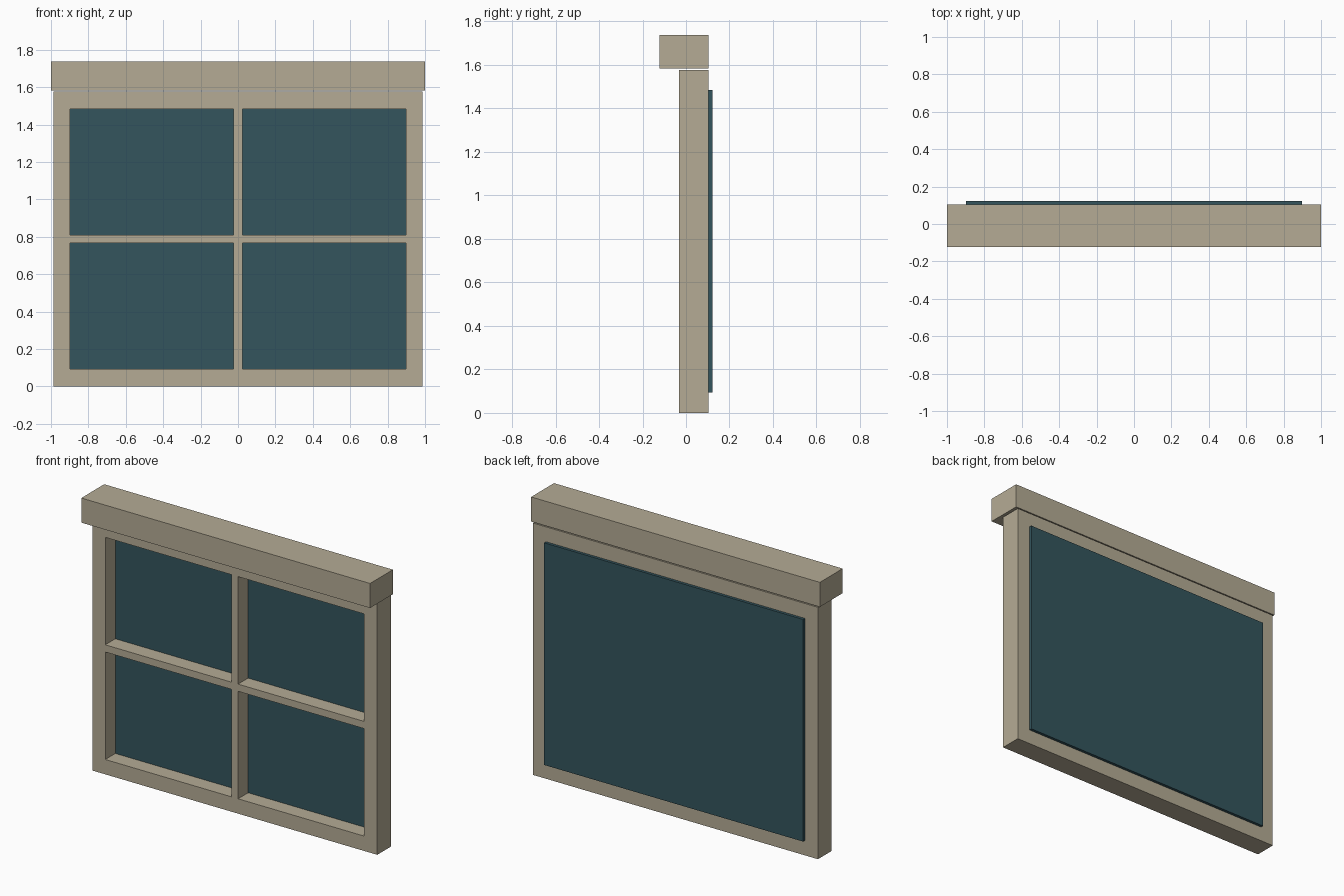
import bpy, bmesh
from mathutils import Vector

if "Cube" in bpy.data.objects:
    bpy.data.objects.remove(bpy.data.objects["Cube"])


def material(name, color):
    mat = bpy.data.materials.new(name)
    mat.diffuse_color = color
    mat.use_nodes = True
    mat.node_tree.nodes["Principled BSDF"].inputs["Base Color"].default_value = mat.diffuse_color
    return mat


def finish(bm, name, mat):
    bmesh.ops.recalc_face_normals(bm, faces=bm.faces)
    mesh = bpy.data.meshes.new(name)
    bm.to_mesh(mesh)
    bm.free()
    obj = bpy.data.objects.new(name, mesh)
    obj.data.materials.append(mat)
    bpy.context.collection.objects.link(obj)
    return obj


def box(name, lo, hi, mat):
    lo, hi = Vector(lo), Vector(hi)
    bm = bmesh.new()
    bmesh.ops.create_cube(bm, size=1)
    bmesh.ops.scale(bm, vec=hi - lo, verts=bm.verts)
    bmesh.ops.translate(bm, vec=(lo + hi) / 2, verts=bm.verts)
    return finish(bm, name, mat)


def lattice(name, xs, zs, y0, y1, mat):
    """Flat grid with every odd cell left open, extruded to depth."""
    bm = bmesh.new()
    grid = [[bm.verts.new((x, y0, z)) for z in zs] for x in xs]
    for i in range(len(xs) - 1):
        for j in range(len(zs) - 1):
            if i % 2 and j % 2:
                continue  # pane opening
            bm.faces.new((grid[i][j], grid[i + 1][j],
                          grid[i + 1][j + 1], grid[i][j + 1]))
    ext = bmesh.ops.extrude_face_region(bm, geom=bm.faces[:], use_keep_orig=True)
    verts = [g for g in ext["geom"] if isinstance(g, bmesh.types.BMVert)]
    bmesh.ops.translate(bm, vec=(0, y1 - y0, 0), verts=verts)
    return finish(bm, name, mat)


wood = material("painted_wood", (0.46, 0.41, 0.30, 1))
glass = material("dark_glass", (0.033, 0.09, 0.11, 1))

# Outer frame with crossing glazing bars
lattice("window_frame",
        (-0.987, -0.897, -0.023, 0.023, 0.897, 0.987),
        (0, 0.093, 0.766, 0.811, 1.484, 1.577),
        -0.032, 0.104, wood)

# Single glass sheet, let into the frame and standing proud at the back
box("glass_pane", (-0.897, 0.067, 0.093), (0.897, 0.122, 1.484), glass)

# Header beam overhanging the front, with a hairline gap above the frame
box("header_beam", (-1, -0.122, 1.583), (1, 0.104, 1.737), wood)
